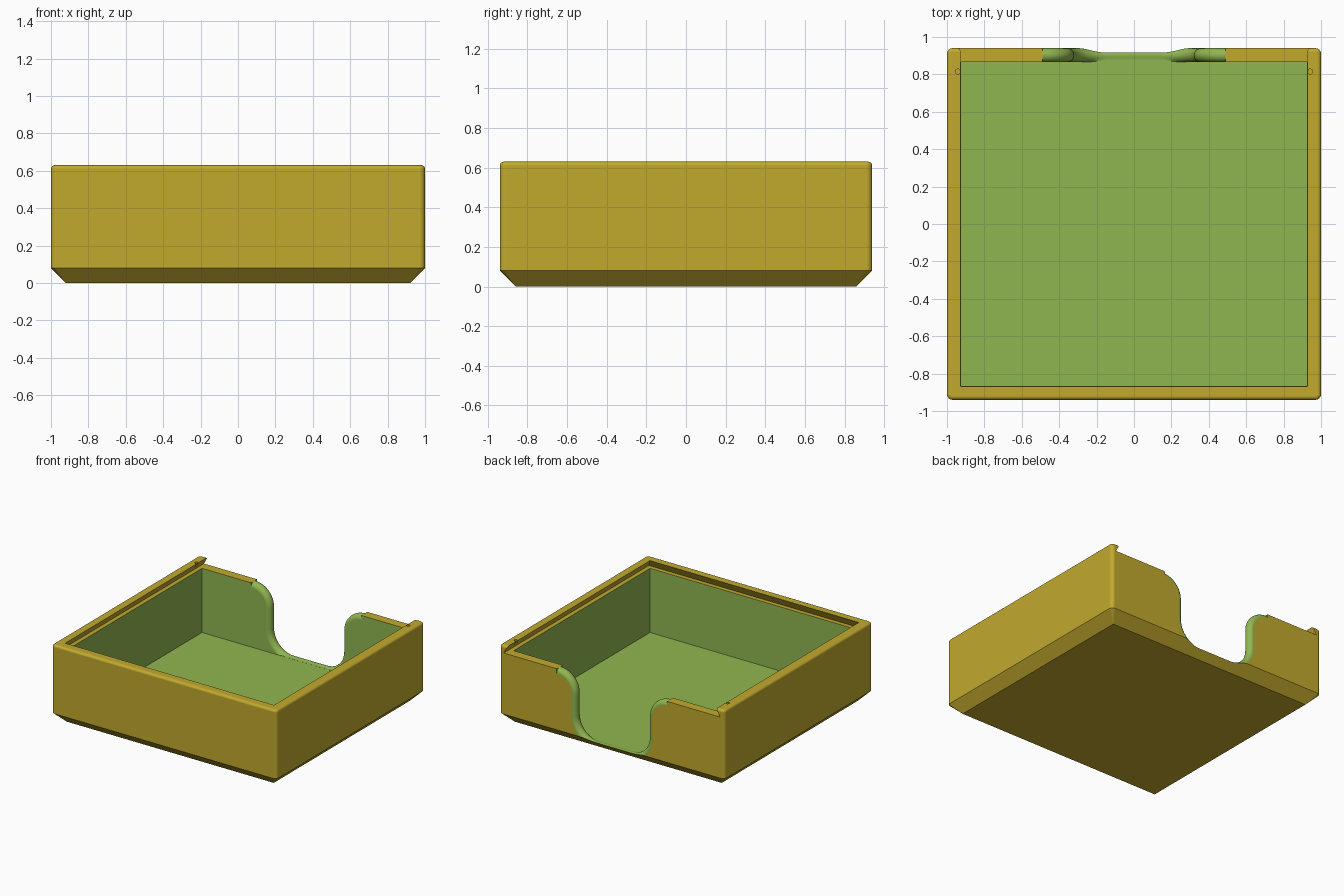
import bpy, bmesh
from math import pi, sin, cos, radians

cube = bpy.data.objects.get("Cube")
if cube:
    bpy.data.objects.remove(cube, do_unlink=True)


def make_material(name, rgb):
    mat = bpy.data.materials.new(name)
    mat.use_nodes = True
    mat.diffuse_color = (*rgb, 1)
    mat.node_tree.nodes["Principled BSDF"].inputs["Base Color"].default_value = (*rgb, 1)
    return mat


gold = make_material("gold", (0.54, 0.40, 0.027))
green = make_material("leaf green", (0.28, 0.47, 0.08))


def loft(name, rings, mat):
    """Closed solid skinned through rings of equal point count."""
    bm = bmesh.new()
    loops = [[bm.verts.new(p) for p in ring] for ring in rings]
    n = len(loops[0])
    for a, b in zip(loops, loops[1:]):
        for i in range(n):
            j = (i + 1) % n
            bm.faces.new((a[i], a[j], b[j], b[i]))
    bm.faces.new(loops[0][::-1])
    bm.faces.new(loops[-1])
    bmesh.ops.recalc_face_normals(bm, faces=bm.faces)
    mesh = bpy.data.meshes.new(name)
    bm.to_mesh(mesh)
    bm.free()
    mesh.materials.append(mat)
    obj = bpy.data.objects.new(name, mesh)
    bpy.context.collection.objects.link(obj)
    return obj


def rounded_ring(hx, hy, r, z, steps=6):
    """Rounded rectangle at height z."""
    pts = []
    for q, (sx, sy) in enumerate(((1, 1), (-1, 1), (-1, -1), (1, -1))):
        for k in range(steps + 1):
            a = (q + k / steps) * pi / 2
            pts.append((sx * (hx - r) + r * cos(a), sy * (hy - r) + r * sin(a), z))
    return pts


def rect_ring(x, y0, y1, z):
    return [(-x, y0, z), (x, y0, z), (x, y1, z), (-x, y1, z)]


def carve(target, cutter):
    mod = target.modifiers.new("cut", 'BOOLEAN')
    mod.operation = 'DIFFERENCE'
    mod.solver = 'EXACT'
    mod.material_mode = 'TRANSFER'
    mod.object = cutter
    bpy.context.view_layer.objects.active = target
    bpy.ops.object.modifier_apply(modifier=mod.name)
    bpy.data.objects.remove(cutter, do_unlink=True)


WIDTH, DEPTH, TOP = 1.0, 0.94, 0.63
WALL, CHAMFER, FLOOR, LEDGE = 0.075, 0.08, 0.055, 0.57

# Box body: chamfered foot, rounded corners and rounded upper rim
ROUND = 0.02
rings = [rounded_ring(WIDTH - CHAMFER, DEPTH - CHAMFER, 0.002, 0),
         rounded_ring(WIDTH, DEPTH, 0.03, CHAMFER)]
for k in range(6):
    a = k / 5 * pi / 2
    inset = ROUND * (1 - cos(a))
    rings.append(rounded_ring(WIDTH - inset, DEPTH - inset, 0.03 - inset,
                              TOP - ROUND + ROUND * sin(a)))
box = loft("box_body", rings, gold)

# Dovetail slot for a sliding lid, open at the back
inner_x, inner_y = WIDTH - WALL, DEPTH - WALL
undercut = 0.035
carve(box, loft("lid_slot", [rect_ring(inner_x + undercut, -inner_y - undercut, 1.2, LEDGE),
                             rect_ring(inner_x, -inner_y, 1.2, TOP + 0.005)], gold))

# Small catch holes in the lid rails
for side in (-1, 1):
    hole = [[(side * 0.942 + 0.012 * cos(k * pi / 8), 0.815 + 0.014 * sin(k * pi / 8), z)
             for k in range(16)] for z in (LEDGE + 0.01, 0.7)]
    carve(box, loft("catch_hole", hole, gold))

# Cavity
carve(box, loft("cavity", [rect_ring(inner_x, -inner_y, inner_y, z)
                           for z in (FLOOR, 0.6)], green))

# Finger notch: S-curved opening in the back wall with a rounded edge
BEND, STEPS = 0.17, 12
LOW = FLOOR + 0.005


def notch_ring(y, grow, lowest):
    half = [(0.49, 0.7)]
    for k in range(STEPS + 1):
        a = pi / 2 * (1 + k / STEPS)
        half.append((0.49 + (BEND - grow) * cos(a), LEDGE - BEND + (BEND - grow) * sin(a)))
    for k in range(STEPS + 1):
        a = -pi / 2 * k / STEPS
        half.append((0.15 + (BEND + grow) * cos(a), LOW + BEND + (BEND + grow) * sin(a)))
    half = [(x, max(z, lowest)) for x, z in half]
    return [(x, y, z) for x, z in half] + [(-x, y, z) for x, z in reversed(half)]


edge = WALL / 2
slices = [notch_ring(inner_y - 0.03, edge, FLOOR + 0.0005)]
for k in range(13):
    t = pi * k / 12
    slices.append(notch_ring(DEPTH - edge - edge * cos(t), edge * (1 - sin(t)),
                             FLOOR + 0.0005 if k < 6 else 0))
slices.append(notch_ring(1.1, edge, 0))
carve(box, loft("finger_notch", slices, green))

# Smooth the rounded parts, keep the flat faces crisp
bpy.ops.object.select_all(action='DESELECT')
box.select_set(True)
bpy.context.view_layer.objects.active = box
bpy.ops.object.shade_smooth_by_angle(angle=radians(30))
weighted = box.modifiers.new("even_shading", 'WEIGHTED_NORMAL')
weighted.keep_sharp = True
